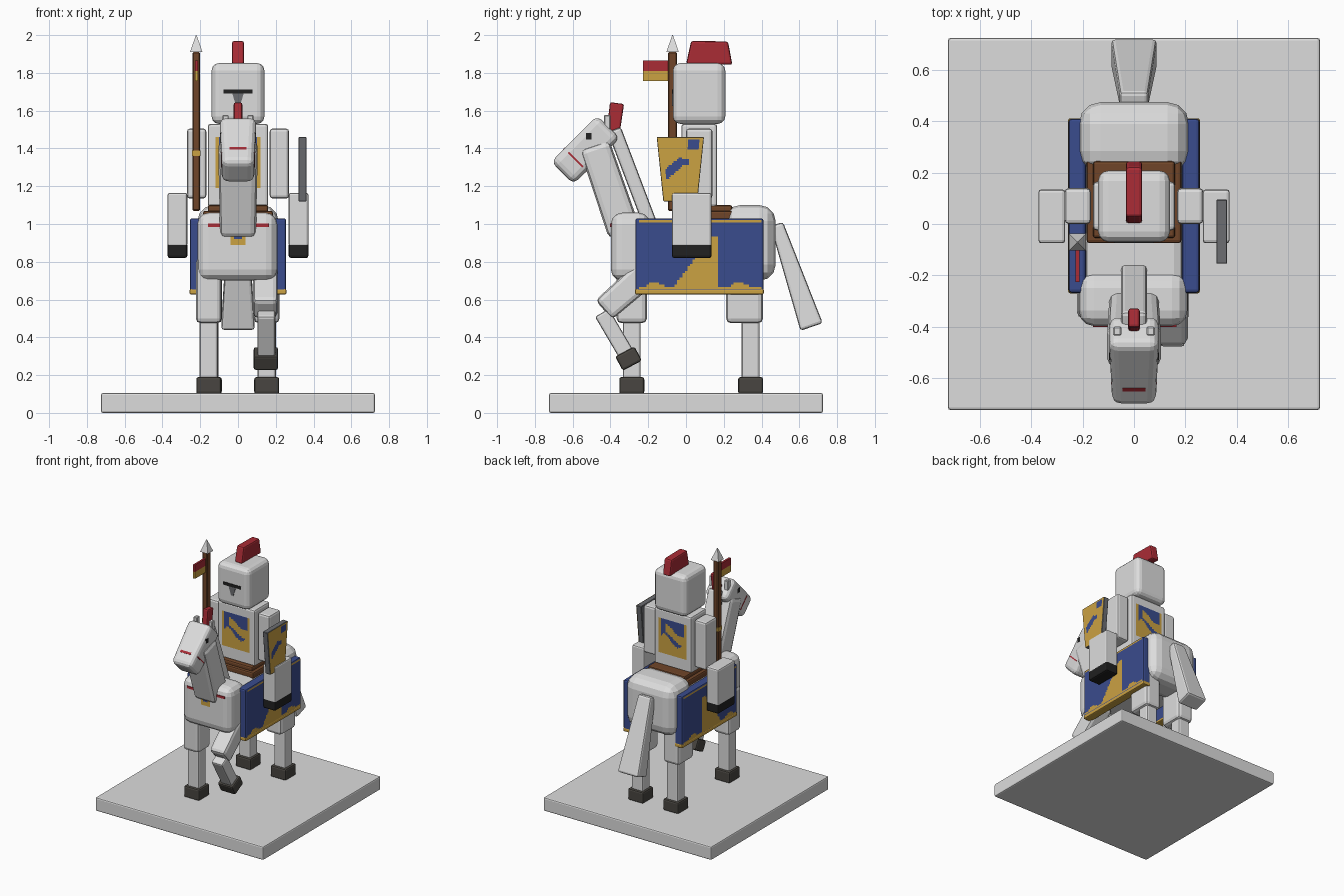
import bpy, bmesh, math
from mathutils import Vector

if "Cube" in bpy.data.objects:
    bpy.data.objects.remove(bpy.data.objects["Cube"])

COLOURS = {
    "white": (0.72, 0.72, 0.72), "gold": (0.60, 0.36, 0.055),
    "blue": (0.042, 0.072, 0.27), "red": (0.40, 0.025, 0.036),
    "brown": (0.16, 0.06, 0.022), "hoof grey": (0.065, 0.06, 0.052),
    "black": (0.015, 0.015, 0.015), "steel grey": (0.15, 0.155, 0.165),
}
MATS = {}
for n, c in COLOURS.items():
    MATS[n] = bpy.data.materials.new(n)
    MATS[n].diffuse_color = (*c, 1)


def finish(name, bm, mats):
    me = bpy.data.meshes.new(name)
    bm.to_mesh(me)
    bm.free()
    for m in mats:
        me.materials.append(MATS[m])
    ob = bpy.data.objects.new(name, me)
    bpy.context.collection.objects.link(ob)
    return ob


def bar(name, p0, p1, s0, s1, mat, bevel=0.012, seg=2):
    """Tapered block from p0 to p1 (same x); s = (width in x, depth across)."""
    p0, p1 = Vector(p0), Vector(p1)
    d = (p1 - p0).normalized()
    n = Vector((0, d.z, -d.y))
    bm = bmesh.new()
    rings = []
    for p, (w, h) in ((p0, s0), (p1, s1)):
        rings.append([bm.verts.new(p + Vector((a * w / 2, 0, 0)) + n * (b * h / 2))
                      for a, b in ((-1, -1), (1, -1), (1, 1), (-1, 1))])
    bm.faces.new(rings[0][::-1])
    bm.faces.new(rings[1])
    for i in range(4):
        j = (i + 1) % 4
        bm.faces.new((rings[0][i], rings[0][j], rings[1][j], rings[1][i]))
    bmesh.ops.recalc_face_normals(bm, faces=bm.faces)
    ob = finish(name, bm, [mat])
    if bevel:
        m = ob.modifiers.new("rounding", "BEVEL")
        m.width, m.segments = bevel, seg
    return ob


def box(name, x, y, z, mat, bevel=0.012, seg=2):
    cx, cy = sum(x) / 2, sum(y) / 2
    s = (x[1] - x[0], y[1] - y[0])
    return bar(name, (cx, cy, z[0]), (cx, cy, z[1]), s, s, mat, bevel, seg)


def patch(name, corners, nu, nv, mats, rule):
    """Painted plate between 4 corners; rule(u, v) picks the colour slot."""
    a, b, c, d = map(Vector, corners)
    bm = bmesh.new()
    g = [[bm.verts.new(a.lerp(b, i / nu).lerp(c.lerp(d, i / nu), j / nv))
          for i in range(nu + 1)] for j in range(nv + 1)]
    for j in range(nv):
        for i in range(nu):
            f = bm.faces.new((g[j][i], g[j][i + 1], g[j + 1][i + 1], g[j + 1][i]))
            f.material_index = int(rule((i + .5) / nu, (j + .5) / nv))
    return finish(name, bm, mats)


# Base
box("base", (-.725, .725), (-.725, .725), (0, .105), "white", .01)

# Horse body
box("barrel", (-.195, .195), (-.34, .40), (.72, 1.03), "white", .04)
box("chest", (-.215, .208), (-.398, -.19), (.70, 1.06), "white", .06, 3)
box("rump", (-.215, .215), (.20, .475), (.70, 1.10), "white", .085, 3)

# Standing legs
for nm, x, y, dep in (("front_leg_left", -.155, -.287, .16),
                      ("hind_leg_left", -.152, .31, .195),
                      ("hind_leg_right", .152, .31, .195)):
    cy = y if nm.startswith("front") else y + .032
    box(nm + "_thigh", (x - .068, x + .068), (y - dep / 2, y + dep / 2), (.475, .82), "white", .025)
    box(nm + "_shin", (x - .048, x + .048), (cy - .047, cy + .047), (.17, .55), "white")
    box(nm + "_hoof", (x - .066, x + .066), (cy - .066, cy + .066), (.10, .19), "hoof grey")

# Raised front leg
bar("raised_leg_thigh", (.145, -.435, .545), (.145, -.19, .76), (.13, .135), (.13, .15), "white", .025)
bar("raised_leg_shin", (.15, -.445, .53), (.15, -.31, .30), (.095, .085), (.095, .085), "white")
bar("raised_leg_hoof", (.148, -.324, .325), (.148, -.284, .25), (.13, .115), (.13, .115), "hoof grey")

# Neck, mane, head, tail
bar("neck", (0, -.325, .95), (0, -.485, 1.42), (.19, .175), (.21, .165), "white", .03)
bar("mane", (0, -.19, 1.0), (0, -.38, 1.50), (.10, .075), (.10, .075), "white", .015)
HEAD = lambda t: Vector((0, -.655 + .245 * t, 1.27 + .245 * t))
bar("horse_head", HEAD(0), HEAD(1), (.17, .168), (.195, .17), "white", .035, 3)
bar("tail", (0, .48, 1.0), (0, .665, .455), (.11, .07), (.178, .125), "white", .015)
for s in (-1, 1):
    box("horse_ear", (s * .065 - .016, s * .065 + .016), (-.435, -.40), (1.50, 1.578), "white", .005, 1)
bar("horse_eyes", (0, -.515, 1.448), (0, -.515, 1.482), (.192, .03), (.193, .03), "black", 0)
bar("horse_crest", (0, -.385, 1.49), (0, -.365, 1.64), (.045, .07), (.045, .075), "red", .01)

# Bridle and breast strap
bar("noseband_sides", HEAD(.275), HEAD(.30), (.181, .11), (.181, .11), "red", 0)
bar("noseband_front", HEAD(.26), HEAD(.31), (.09, .173), (.09, .173), "red", 0)
box("breast_strap", (-.16, .165), (-.402, -.39), (.985, 1.003), "red", 0)
patch("breast_badge", [(-.04, -.402, .89), (.04, -.402, .89), (-.04, -.402, .97), (.04, -.402, .97)],
      8, 8, ["gold", "blue"], lambda u, v: abs(u - .5) < .22 and .4 < v < .75)


# Blanket panels with a hem and a painted hill
def blanket_rule(u, v):
    y, z = -.25 + u * .65, .655 + v * .365
    hem = z > 1.008 or z < .668 + .022 * max(0, math.sin(y * 28))
    return hem or (-.08 < y < .17 and z < .66 + .27 * (y + .07) / .2 and z < .93)


for s, nm in ((1, "right"), (-1, "left")):
    xs = sorted((s * .188, s * .255))
    box("blanket_" + nm, xs, (-.268, .41), (.635, 1.03), "blue", .012)
    xs = sorted((s * .19, s * .2565))
    box("blanket_hem_" + nm, xs, (-.27, .412), (.627, .657), "gold", .008)
    x, y0, y1 = s * .2575, -.25, .40
    if s < 0:
        y0, y1 = y1, y0
    patch("blanket_emblem_" + nm, [(x, y0, .655), (x, y1, .655), (x, y0, 1.02), (x, y1, 1.02)], 48, 30,
          ["blue", "gold"], lambda u, v, s=s: blanket_rule(u if s > 0 else 1 - u, v))

# Saddle
box("saddle", (-.185, .185), (-.075, .25), (1.02, 1.07), "brown")
box("saddle_seat", (-.16, .16), (-.055, .245), (1.06, 1.10), "brown")

# Rider torso with painted coat on both sides
box("torso", (-.16, .16), (-.025, .165), (1.09, 1.53), "white", .015)


def coat_rule(u, v):
    streak = abs(v - .62 - .12 * math.sin(6 * u)) < .12 and u > .25
    return v > .42 + .15 * math.sin(7 * u) and .08 < u < .9 and not streak


for y, s in ((-.028, 1), (.168, -1)):
    patch("coat_emblem", [(-.12 * s, y, 1.19), (.12 * s, y, 1.19), (-.12 * s, y, 1.46), (.12 * s, y, 1.46)],
          24, 24, ["gold", "blue"], coat_rule)

# Arms, legs and boots
for s in (-1, 1):
    xs = sorted((s * .168, s * .27))
    box("arm", xs, (0, .14), (1.135, 1.505), "white", .015)
    xs = sorted((s * .268, s * .373))
    box("rider_leg", xs, (-.075, .135), (.88, 1.165), "white")
    box("boot", xs, (-.075, .135), (.82, .90), "black")

# Helmet, visor and crest
box("helmet", (-.14, .14), (-.07, .208), (1.53, 1.852), "white", .04, 3)
box("visor_slot", (-.077, .077), (-.074, -.066), (1.69, 1.713), "black", 0)
bar("visor_breath", (0, -.07, 1.625), (0, -.07, 1.69), (.02, .007), (.06, .007), "steel grey", 0)
bar("helmet_crest", (0, .123, 1.845), (0, .125, 1.968), (.064, .245), (.064, .195), "red", .012)

# Shield
bar("shield", (.342, -.03, 1.12), (.342, -.03, 1.46), (.042, .18), (.042, .25), "steel grey", .003, 1)


def shield_rule(u, v):
    top = .68 < u < .93 and .80 < v < .96 and v + u > 1.5
    low = .12 < u < .55 and abs(v - .45 - .5 * (u - .2)) < .09
    return top or low or (.5 < u < .7 and .55 < v < .66)


patch("shield_face", [(.365, -.118, 1.123), (.365, .058, 1.123), (.365, -.153, 1.458), (.365, .093, 1.458)],
      24, 32, ["gold", "blue"], shield_rule)

# Lance with spear tip, band and pennant
box("lance", (-.242, -.20), (-.095, -.048), (1.07, 1.91), "brown", .006, 1)
bar("lance_tip", (-.221, -.071, 1.91), (-.221, -.071, 2.0), (.066, .066), (.004, .004), "white", 0)
box("lance_band", (-.244, -.198), (-.097, -.046), (1.36, 1.39), "gold", 0)
box("pennant_top", (-.228, -.212), (-.227, -.09), (1.81, 1.865), "red", 0)
box("pennant_bottom", (-.228, -.212), (-.227, -.09), (1.757, 1.81), "gold", 0)

for m in bpy.data.materials:
    if m.users and not m.is_grease_pencil:
        m.use_nodes = True
        m.node_tree.nodes["Principled BSDF"].inputs["Base Color"].default_value = m.diffuse_color
